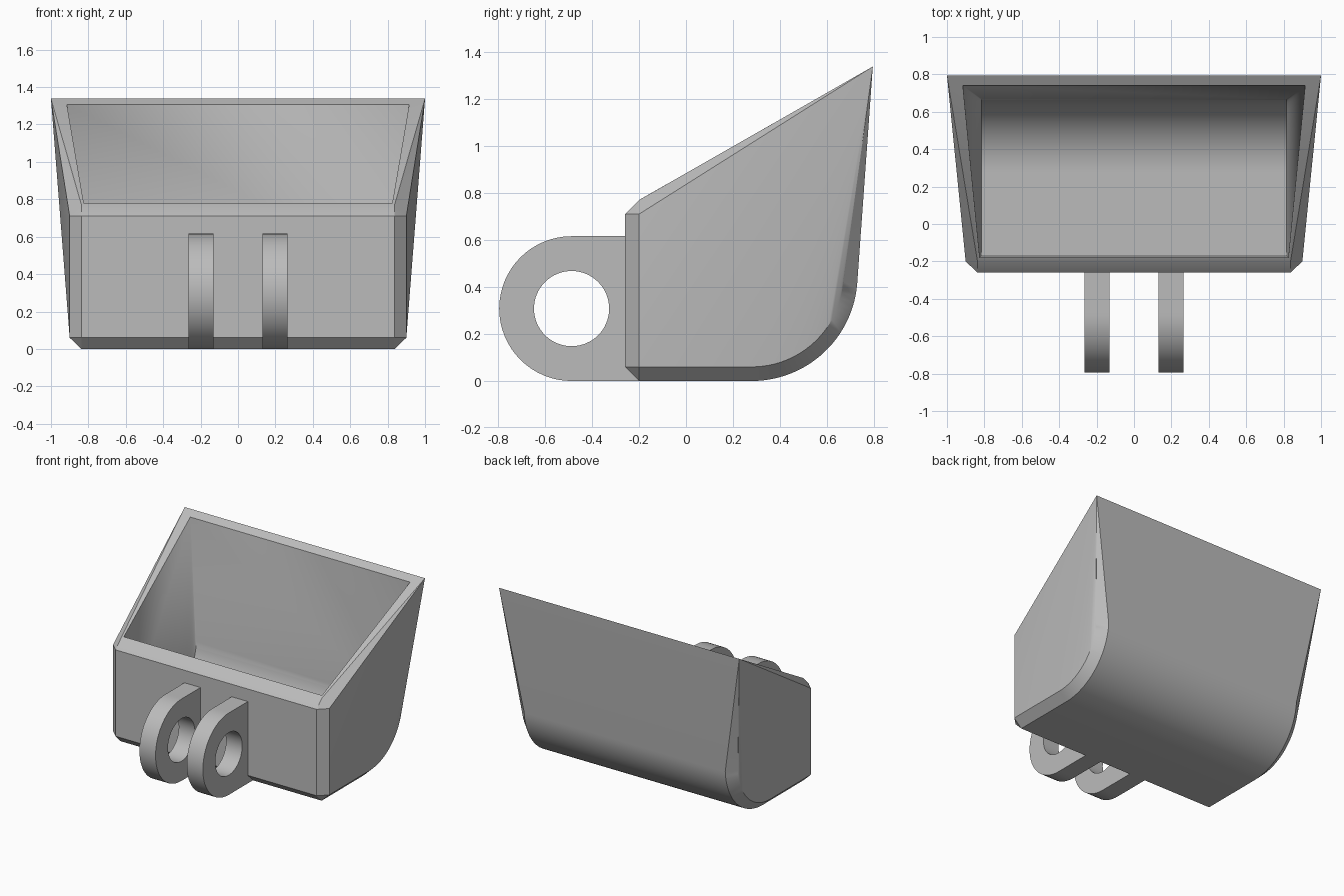
import bpy, bmesh
from math import sin, cos, radians

cube = bpy.data.objects.get("Cube")
if cube:
    bpy.data.objects.remove(cube, do_unlink=True)

GREY = (0.5, 0.5, 0.5, 1)
steel = bpy.data.materials.new("plain_grey")
steel.use_nodes = True
steel.diffuse_color = GREY
steel.node_tree.nodes["Principled BSDF"].inputs["Base Color"].default_value = GREY


class Builder:
    """Collects faces by corner position, sharing coincident corners."""

    def __init__(self):
        self.bm = bmesh.new()
        self.cache = {}

    def vert(self, co):
        key = tuple(round(c, 5) for c in co)
        if key not in self.cache:
            self.cache[key] = self.bm.verts.new(co)
        return self.cache[key]

    def face(self, *corners):
        verts = list(dict.fromkeys(self.vert(c) for c in corners))
        if len(verts) > 2:
            self.bm.faces.new(verts)

    def finish(self, name):
        bmesh.ops.recalc_face_normals(self.bm, faces=self.bm.faces)
        mesh = bpy.data.meshes.new(name)
        self.bm.to_mesh(mesh)
        self.bm.free()
        mesh.materials.append(steel)
        obj = bpy.data.objects.new(name, mesh)
        bpy.context.collection.objects.link(obj)
        bpy.ops.object.select_all(action='DESELECT')
        obj.select_set(True)
        bpy.context.view_layer.objects.active = obj
        bpy.ops.object.shade_smooth_by_angle(angle=radians(30))
        return obj


def heel_arc(radius, steps=24):
    """Rounded heel of the bucket, from floor to back wall, as (y, z)."""
    angles = [radians(-90 + 86 * i / steps) for i in range(steps + 1)]
    return [(0.28 + radius * cos(a), 0.45 + radius * sin(a)) for a in angles]


def section(points, x, tip):
    """Profile at half-width x that flares out to the tip."""
    return [(x, y, z) for y, z in points] + [tip]


def mirrored(points, side):
    return [(side * x, y, z) for x, y, z in points]


# Bucket sections: outer skin, chamfered side panel, cavity
tip = (1.0, 0.795, 1.338)
skin = section([(-0.2, 0.77), (-0.26, 0.71), (-0.26, 0.06), (-0.2, 0)]
               + heel_arc(0.45), 0.837, tip)
panel = section([(-0.2, 0.71), (-0.2, 0.71), (-0.2, 0.06), (-0.2, 0.06)]
                + heel_arc(0.39), 0.9, tip)
cavity = section([(-0.18, 0.7815), (-0.165, 0.06)] + heel_arc(0.39),
                 0.815, (0.915, 0.74, 1.3066))
cavity[0] = (0.825,) + cavity[0][1:]

bucket = Builder()
# Surfaces spanning the full width
for loop in (skin, cavity):
    left, right = mirrored(loop, 1), mirrored(loop, -1)
    for i in range(len(loop) - 1):
        bucket.face(left[i], left[i + 1], right[i + 1], right[i])
# Front and back of the rim
for i in (0, -1):
    bucket.face(*[mirrored([p], s)[0] for p, s in
                  ((skin[i], 1), (skin[i], -1), (cavity[i], -1), (cavity[i], 1))])
# Sides: chamfer, panel, rim and cavity wall
for side in (1, -1):
    a, b, c = (mirrored(p, side) for p in (skin, panel, cavity))
    for i in range(len(a) - 1):
        bucket.face(a[i], a[i + 1], b[i + 1], b[i])
        bucket.face(b[i], b[i + 1], b[-1])
    for i in range(len(c) - 1):
        bucket.face(c[i], c[i + 1], c[-1])
    bucket.face(a[0], a[-1], b[0])
    bucket.face(a[0], a[-1], c[-1], c[0])
bucket.finish("bucket")


def lug_ring(x, steps=64):
    """Matching outer and hole points of a lug plate at position x."""
    outer, hole = [], []
    for i in range(steps):
        a = radians(360 * i / steps)
        c, s = cos(a), sin(a)
        if i <= steps // 4 or i >= steps * 3 // 4:
            m = max(abs(c), abs(s))
            dy, dz = 0.29 * c / m, 0.308 * s / m
        else:
            dy, dz = 0.308 * c, 0.308 * s
        outer.append((x, -0.487 + dy, 0.308 + dz))
        hole.append((x, -0.487 + 0.16 * c, 0.308 + 0.16 * s))
    return outer, hole


# Pair of hinge lugs
for name, x in (("left_lug", 0.197), ("right_lug", -0.197)):
    lug = Builder()
    o1, h1 = lug_ring(x - 0.067)
    o2, h2 = lug_ring(x + 0.067)
    for p, q in ((o1, o2), (o2, h2), (h2, h1), (h1, o1)):
        for i in range(len(p)):
            lug.face(p[i - 1], p[i], q[i], q[i - 1])
    lug.finish(name)
